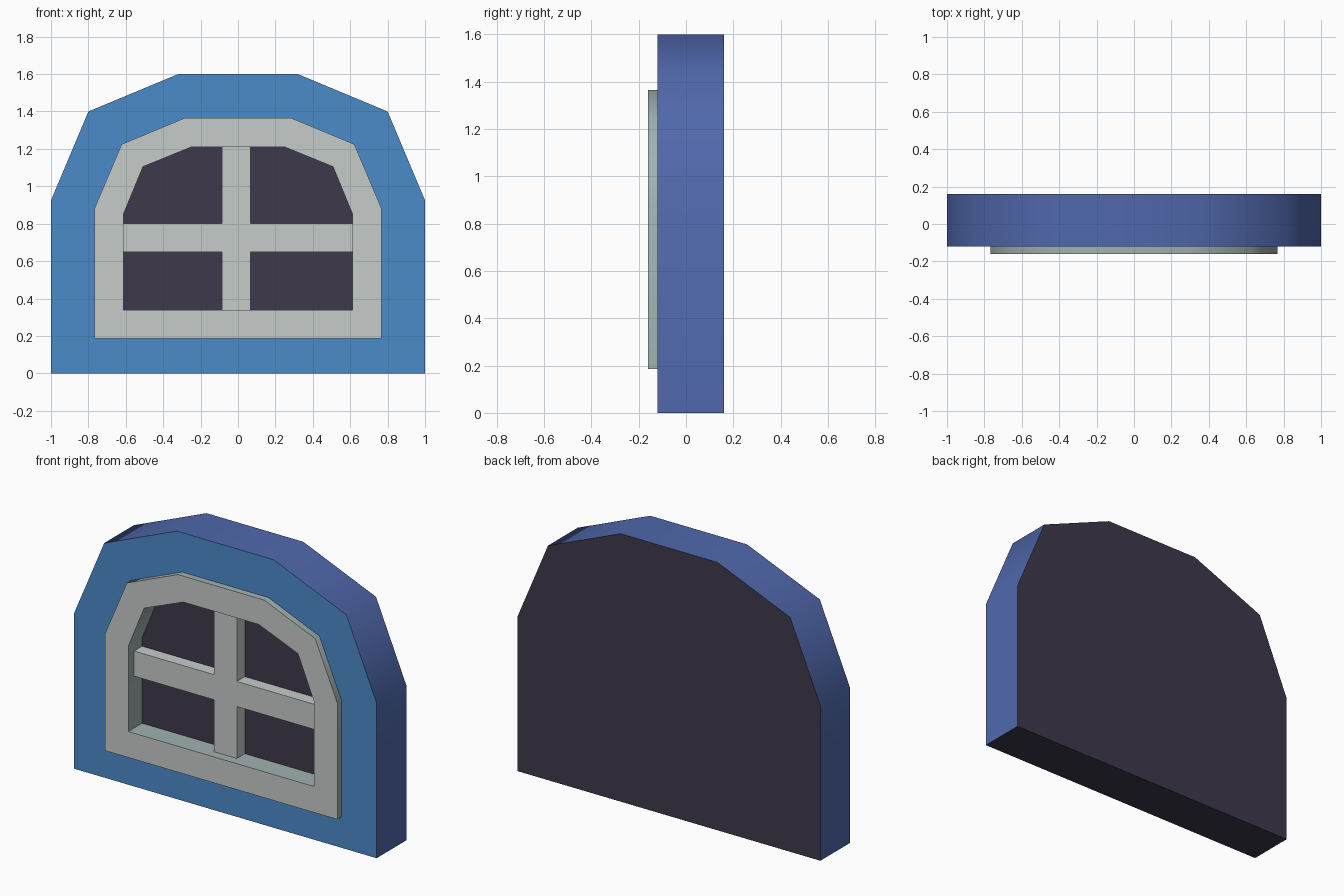
import bpy, bmesh, math

if "Cube" in bpy.data.objects:
    bpy.data.objects.remove(bpy.data.objects["Cube"])


def mat(name, rgb):
    lin = [((c / 255 + 0.055) / 1.055) ** 2.4 for c in rgb]
    m = bpy.data.materials.new(name)
    m.diffuse_color = (*lin, 1)
    m.use_nodes = True
    m.node_tree.nodes["Principled BSDF"].inputs["Base Color"].default_value = m.diffuse_color
    return m


BLUE = mat("bright blue", (75, 139, 202))
RIM = mat("deep blue", (80, 104, 172))
DARK = mat("dark violet", (62, 56, 76))
GREY = mat("pale grey", (198, 204, 202))
EDGE = mat("blue grey", (160, 178, 176))


def arch(base, right):
    """Closed arch outline, counter-clockwise seen from the front."""
    pts = [(right[0][0], base)] + right
    return [(-pts[0][0], base)] + pts + [(-x, z) for x, z in reversed(right)]


def cap(bm, pts, y, m, back=False):
    vs = [bm.verts.new((x, y, z)) for x, z in pts]
    bm.faces.new(vs[::-1] if back else vs).material_index = m


def wall(bm, pts, y0, y1, m, inward=False, base_m=None):
    for i, a in enumerate(pts):
        b = pts[(i + 1) % len(pts)]
        q = [(a[0], y0, a[1]), (a[0], y1, a[1]), (b[0], y1, b[1]), (b[0], y0, b[1])]
        f = bm.faces.new([bm.verts.new(p) for p in (q[::-1] if inward else q)])
        f.material_index = base_m if (i == 0 and base_m is not None) else m


def ring(bm, outer, inner, y, m):
    n = len(outer)
    for i in range(n):
        j = (i + 1) % n
        q = [outer[i], outer[j], inner[j], inner[i]]
        bm.faces.new([bm.verts.new((x, y, z)) for x, z in q]).material_index = m


def finish(bm, name, mats, smooth=False):
    bmesh.ops.remove_doubles(bm, verts=bm.verts, dist=1e-5)
    me = bpy.data.meshes.new(name)
    bm.to_mesh(me)
    bm.free()
    for m in mats:
        me.materials.append(m)
    ob = bpy.data.objects.new(name, me)
    bpy.context.collection.objects.link(ob)
    if smooth:
        bpy.ops.object.select_all(action='DESELECT')
        ob.select_set(True)
        bpy.context.view_layer.objects.active = ob
        bpy.ops.object.shade_smooth_by_angle(angle=math.radians(50))
    return ob


# Three nested arch outlines
body = arch(0.0, [(1.0, 0.925), (0.8, 1.4), (0.32, 1.6)])
frame = arch(0.185, [(0.768, 0.88), (0.622, 1.225), (0.285, 1.365)])
opening = arch(0.34, [(0.613, 0.85), (0.508, 1.105), (0.25, 1.21)])
Y_FRAME, Y_BODY, Y_BARS, Y_GLASS, Y_BACK = -0.16, -0.12, -0.105, -0.03, 0.16

# Wall surround: blue front, deep blue rim, dark back and underside
bm = bmesh.new()
ring(bm, body, frame, Y_BODY, 0)
wall(bm, body, Y_BODY, Y_BACK, 1, base_m=2)
cap(bm, body, Y_BACK, 2, back=True)
finish(bm, "wall_surround", [BLUE, RIM, DARK], smooth=True)

# Raised window frame with its reveal
bm = bmesh.new()
ring(bm, frame, opening, Y_FRAME, 0)
wall(bm, frame, Y_FRAME, Y_BODY, 1)
wall(bm, opening, Y_FRAME, Y_GLASS, 1, inward=True)
finish(bm, "window_frame", [GREY, EDGE], smooth=True)

# Glass pane
bm = bmesh.new()
cap(bm, opening, Y_GLASS, 0)
finish(bm, "glass_pane", [DARK])

# Crossed glazing bars
l, r, lo, hi, w, b, t = -0.085, 0.066, 0.65, 0.80, 0.613, 0.34, 1.21
cross = [(l, b), (r, b), (r, lo), (w, lo), (w, hi), (r, hi),
         (r, t), (l, t), (l, hi), (-w, hi), (-w, lo), (l, lo)]
bm = bmesh.new()
cap(bm, cross, Y_BARS, 0)
wall(bm, cross, Y_BARS, Y_GLASS, 0)
finish(bm, "glazing_bars", [GREY])
